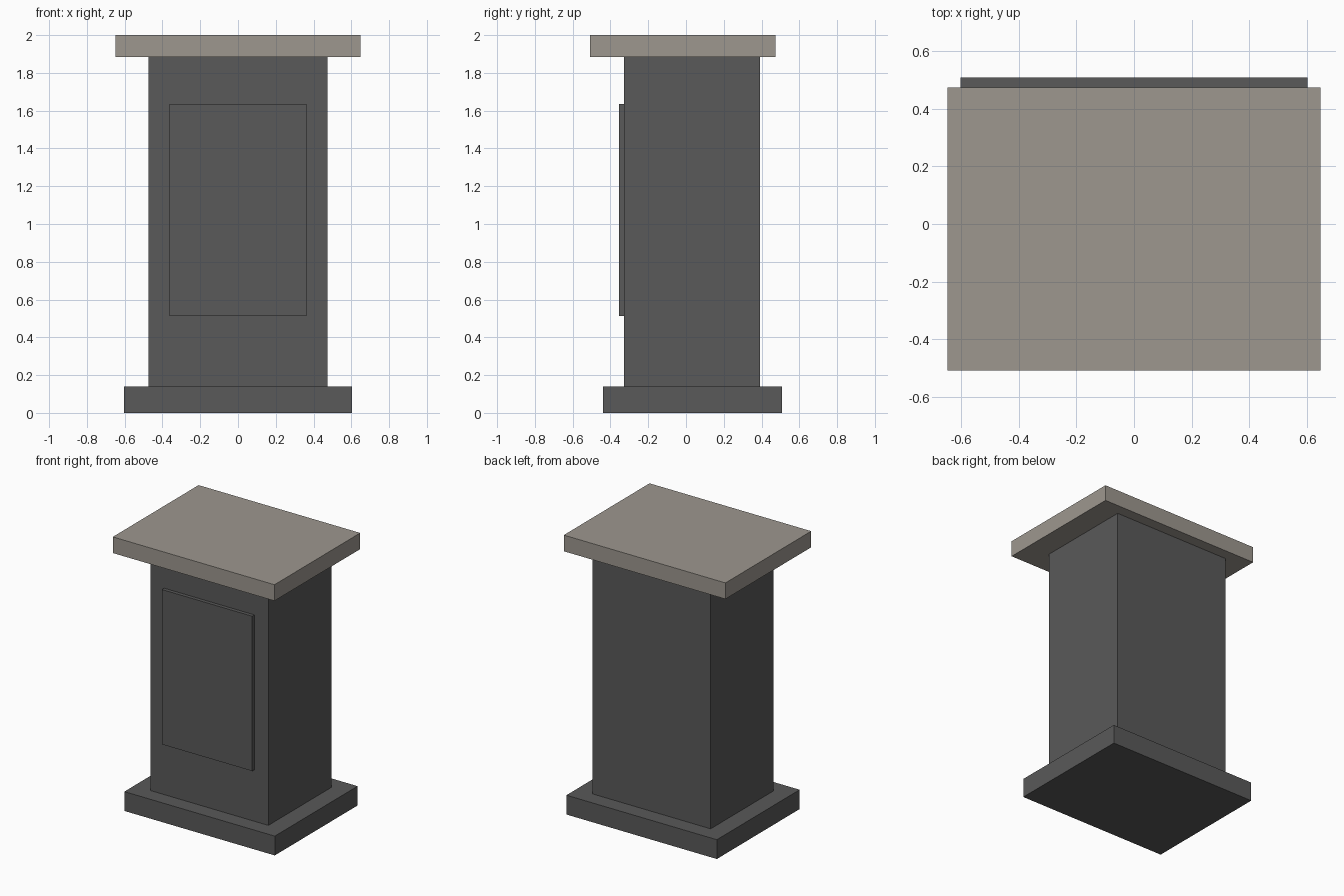
import bpy
import bmesh
from mathutils import Vector

cube = bpy.data.objects.get("Cube")
if cube:
    bpy.data.objects.remove(cube, do_unlink=True)


def material(name, color):
    mat = bpy.data.materials.new(name)
    mat.use_nodes = True
    mat.diffuse_color = color
    mat.node_tree.nodes["Principled BSDF"].inputs["Base Color"].default_value = color
    return mat


def box(name, half_width, y_range, z_range, mat):
    """Box centred on x = 0 between the given y and z limits."""
    low = Vector((-half_width, y_range[0], z_range[0]))
    high = Vector((half_width, y_range[1], z_range[1]))
    bm = bmesh.new()
    bmesh.ops.create_cube(bm, size=1)
    bmesh.ops.scale(bm, vec=high - low, verts=bm.verts)
    bmesh.ops.translate(bm, vec=(low + high) / 2, verts=bm.verts)
    mesh = bpy.data.meshes.new(name)
    bm.to_mesh(mesh)
    bm.free()
    mesh.materials.append(mat)
    obj = bpy.data.objects.new(name, mesh)
    bpy.context.collection.objects.link(obj)
    return obj


dark_grey = material("dark grey", (0.1, 0.1, 0.1, 1))
warm_stone = material("warm stone", (0.337, 0.31, 0.275, 1))

base_top, slab_bottom = 0.14, 1.883
column_front = -0.328

# Plinth, column, raised front panel and overhanging top slab
box("base", 0.603, (-0.44, 0.508), (0, base_top), dark_grey)
box("column", 0.473, (column_front, 0.393), (base_top, slab_bottom), dark_grey)
box("front_panel", 0.362, (-0.354, column_front), (0.514, 1.636), dark_grey)
box("top_slab", 0.648, (-0.508, 0.474), (slab_bottom, 2), warm_stone)
